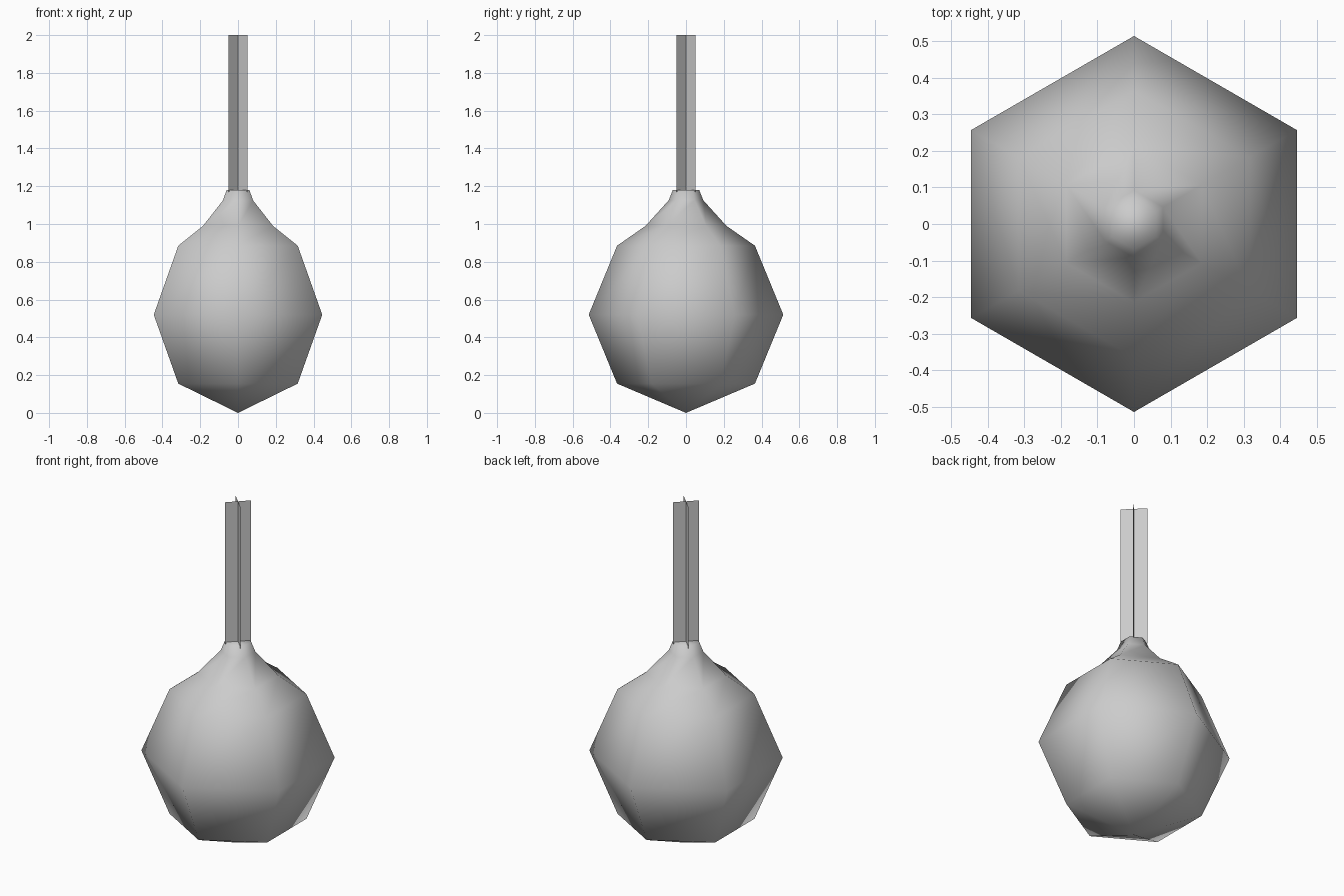
import bpy, bmesh
from math import pi, cos, sin

if "Cube" in bpy.data.objects:
    bpy.data.objects.remove(bpy.data.objects["Cube"])


def make_object(name, bm, smooth=False):
    mesh = bpy.data.meshes.new(name)
    bm.to_mesh(mesh)
    bm.free()
    for p in mesh.polygons:
        p.use_smooth = smooth
    obj = bpy.data.objects.new(name, mesh)
    bpy.context.collection.objects.link(obj)
    return obj


# Six-sided bulb: (radius, height) rings above a bottom point
SIDES = 6
profile = [(0.365, 0.155), (0.515, 0.52), (0.365, 0.885),
           (0.214, 0.99), (0.092, 1.125), (0.07, 1.18)]
bm = bmesh.new()
tip = bm.verts.new((0, 0, 0))
rings = []
for r, z in profile:
    angles = [pi / 6 + i * 2 * pi / SIDES for i in range(SIDES)]
    rings.append([bm.verts.new((r * cos(a), r * sin(a), z)) for a in angles])
for i in range(SIDES):
    j = (i + 1) % SIDES
    bm.faces.new((tip, rings[0][j], rings[0][i]))
    for low, high in zip(rings, rings[1:]):
        bm.faces.new((low[i], low[j], high[j], high[i]))
bm.faces.new(rings[-1])
make_object("bulb", bm, smooth=True)

# Hanging string: two crossed flat strips on the diagonals
bm = bmesh.new()
h, z0, z1 = 0.05, 1.17, 2.0
for s in (1, -1):
    corners = [(-h, -h * s, z0), (h, h * s, z0), (h, h * s, z1), (-h, -h * s, z1)]
    bm.faces.new([bm.verts.new(c) for c in corners])
make_object("hanging_string", bm)
